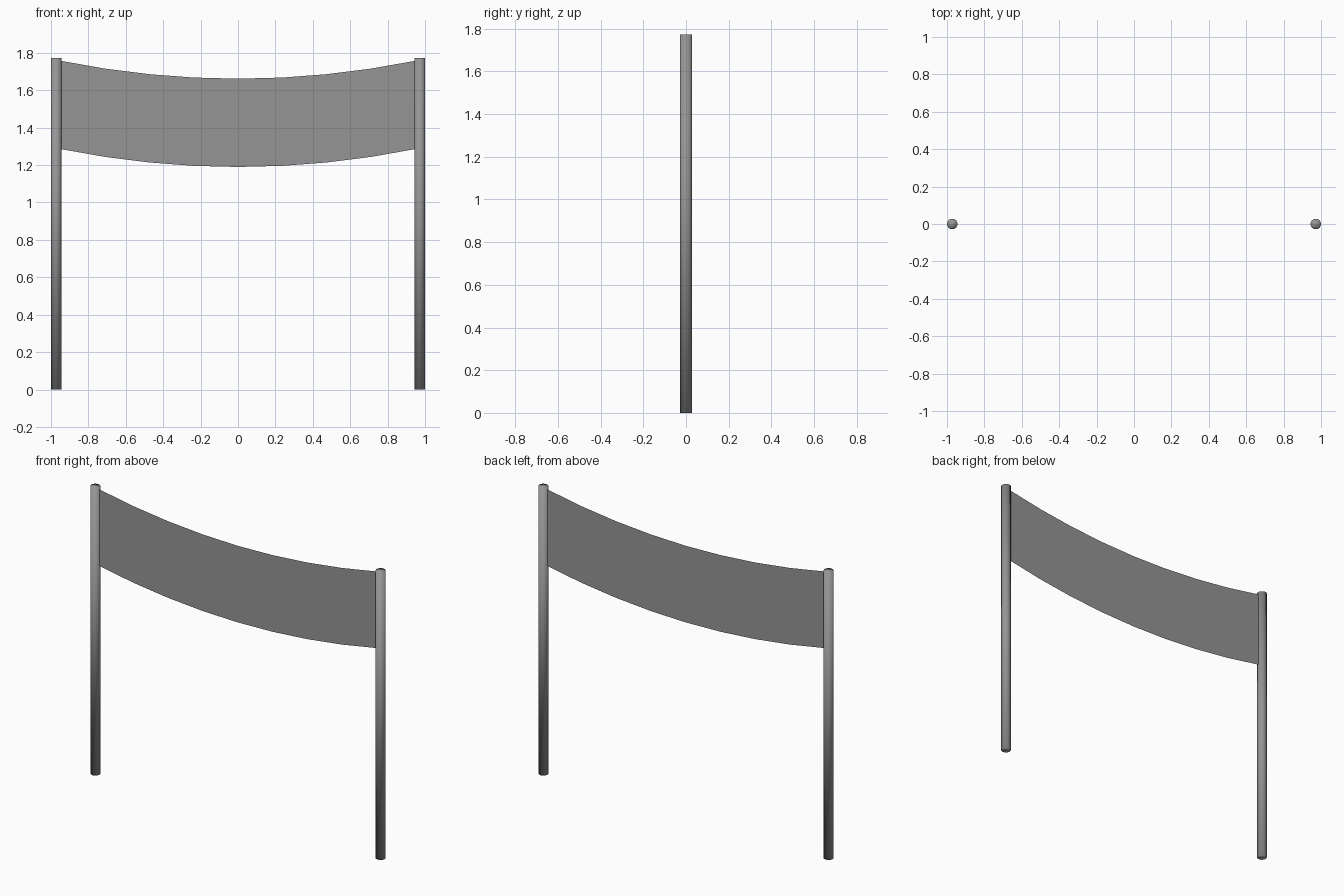
import bpy, bmesh

if "Cube" in bpy.data.objects:
    bpy.data.objects.remove(bpy.data.objects["Cube"])

POST_R, POST_H, POST_X = 0.028, 1.772, 0.972
HALF_W, SEGS = 0.945, 8
TOP_MID, BOTTOM_MID, SAG = 1.662, 1.19, 0.095

# Dark grey shared by all parts
grey = bpy.data.materials.new("dark_grey")
grey.diffuse_color = (0.3, 0.3, 0.3, 1)
grey.use_nodes = True
grey.node_tree.nodes["Principled BSDF"].inputs["Base Color"].default_value = grey.diffuse_color


def post(name, x):
    bpy.ops.mesh.primitive_cylinder_add(vertices=24, radius=POST_R, depth=POST_H,
                                        location=(x, 0, POST_H / 2))
    obj = bpy.context.object
    obj.name = name
    obj.data.materials.append(grey)
    bpy.ops.object.shade_smooth()  # rounded shading runs over the caps


# Two round posts
post("left_post", -POST_X)
post("right_post", POST_X)

# Thin cloth banner sagging between the posts
bm = bmesh.new()
columns = []
for i in range(SEGS + 1):
    t = 2 * i / SEGS - 1
    drop = SAG * t * t
    columns.append([bm.verts.new((t * HALF_W, 0, z + drop)) for z in (BOTTOM_MID, TOP_MID)])
for a, b in zip(columns, columns[1:]):
    bm.faces.new((a[0], b[0], b[1], a[1]))
mesh = bpy.data.meshes.new("banner")
bm.to_mesh(mesh)
bm.free()
mesh.materials.append(grey)
bpy.context.collection.objects.link(bpy.data.objects.new("banner", mesh))
